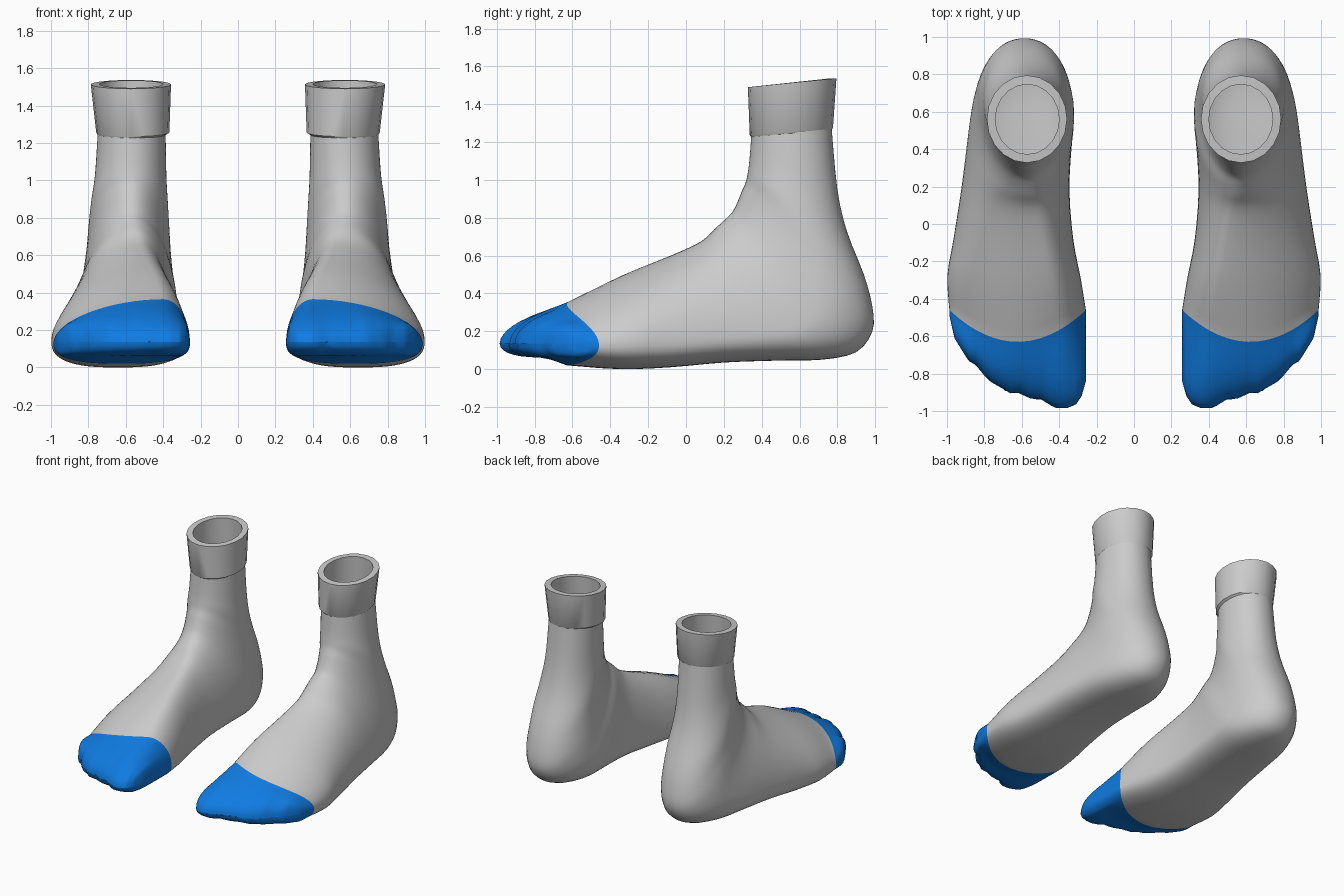
import bpy, bmesh, math

if "Cube" in bpy.data.objects:
    bpy.data.objects.remove(bpy.data.objects["Cube"])

Q = 16          # points per quarter of a sock ring
SUB = 3         # rings between two key sections


def material(name, rgb):
    m = bpy.data.materials.new(name)
    m.diffuse_color = (*rgb, 1)
    m.use_nodes = True
    m.node_tree.nodes["Principled BSDF"].inputs["Base Color"].default_value = m.diffuse_color
    return m


grey = material("sock_grey", (0.60, 0.60, 0.60))
blue = material("toe_blue", (0.005, 0.20, 0.76))

# Key sections: sole y, z | top y, z | inner x, outer x, ridge x | height of widest point | bend
SECTIONS = [
    (-.46, .02, -.46, .365, .257, .987, .40, .32, .17),
    (-.28, .00, -.28, .495, .285, .998, .45, .29, .07),
    (-.08, .01, -.08, .60, .325, .965, .50, .24, .0),
    (.20, .035, .08, .675, .345, .925, .53, .22, .0),
    (.48, .045, .15, .74, .335, .895, .55, .22, .0),
    (.72, .05, .20, .785, .32, .87, .56, .25, .0),
    (.90, .09, .245, .83, .335, .845, .57, .33, .0),
    (.985, .20, .275, .89, .35, .825, .57, .40, .0),
    (.985, .33, .295, .94, .36, .81, .57, .45, .0),
    (.94, .50, .315, .985, .367, .80, .57, .48, .0),
    (.85, .73, .325, 1.03, .375, .785, .57, .5, .0),
    (.80, .95, .335, 1.10, .383, .765, .57, .5, .0),
    (.77, 1.27, .345, 1.23, .387, .75, .568, .5, .0),
]

# Plan curve of the toe tips, as x, y
TIPS = [(.257, -.84), (.28, -.92), (.31, -.965), (.36, -.985), (.42, -.985), (.50, -.945), (.65, -.91),
        (.75, -.865), (.80, -.81), (.88, -.74), (.96, -.61), (.987, -.49)]
TOE_GAPS = (.48, .61, .735, .85)


def tip_y(x):
    x = min(max(x, TIPS[0][0]), TIPS[-1][0])
    for (x0, y0), (x1, y1) in zip(TIPS, TIPS[1:]):
        if x <= x1:
            return y0 + (y1 - y0) * (x - x0) / (x1 - x0)
    return TIPS[-1][1]


def catmull(a, b, c, d, t):
    return [.5 * (2 * q + (r - p) * t + (2 * p - 5 * q + 4 * r - s) * t * t
                  + (3 * q - p - 3 * r + s) * t ** 3) for p, q, r, s in zip(a, b, c, d)]


def ring(sec, k):
    """Closed ring of four rounded quarters between the sole point and the top point."""
    by, bz, ty, tz, xi, xo, xt, h, bend = sec
    leg = min(max((k - 2) / 5, 0), 1)               # 0 on the foot, 1 on the leg
    xb = (xi + xo) / 2
    pts = []
    for i in range(4 * Q):
        a = 2 * math.pi * i / (4 * Q)
        c, s = math.cos(a), math.sin(a)
        up, out = s >= 0, c >= 0
        n = (1.85 + .15 * leg if out else 2.0) if up else 2.7 - .6 * leg
        mid = xt if up else xb
        x = mid + abs(c) ** (2 / n) * ((xo if out else xi) - mid)
        e = abs(s) ** (2 / n)
        v = h + (1 - h) * e if up else h - h * e
        y = by + (ty - by) * v - bend * (1 - ((x - .622) / .365) ** 2)
        pts.append((x, y, bz + (tz - bz) * v))
    return pts


def toe_ring(base, s):
    """Ring pulled forward from the colour border towards the toe tips."""
    zc, pts = .135, []
    close = math.sqrt(max(0, 1 - s ** 5))
    for x, y, z in base:
        gap = max(math.exp(-((x - g) / .025) ** 2) for g in TOE_GAPS)
        front = tip_y(x) + .018 * gap
        d = z - zc
        if d > 0:
            d += (min(d, .10) - d) * s
            d *= 1 - .22 * gap * s * s
        else:
            d += (max(d, -.075) - d) * min(1, s * 2.5)
        pts.append((x, y + (front - y) * s, zc + d * close))
    return pts


def loft(name, rings, mats, rule=None):
    """Skin a list of rings, then mirror to the other foot."""
    bm = bmesh.new()
    vs = [[bm.verts.new(p) for p in r] for r in rings]
    n = len(rings[0])
    for j in range(len(vs) - 1):
        for i in range(n):
            f = bm.faces.new((vs[j][i], vs[j][(i + 1) % n], vs[j + 1][(i + 1) % n], vs[j + 1][i]))
            f.material_index = rule(j) if rule else 0
    bmesh.ops.remove_doubles(bm, verts=bm.verts, dist=.0005)
    bmesh.ops.recalc_face_normals(bm, faces=bm.faces)
    me = bpy.data.meshes.new(name)
    bm.to_mesh(me)
    bm.free()
    for m in mats:
        me.materials.append(m)
    ob = bpy.data.objects.new(name, me)
    bpy.context.collection.objects.link(ob)
    bpy.context.view_layer.objects.active = ob
    ob.select_set(True)
    bpy.ops.object.shade_smooth_by_angle(angle=math.radians(40))
    ob.select_set(False)
    ob.modifiers.new("other_foot", 'MIRROR').use_mirror_merge = False
    return ob


# Sock body: toe rings first, then foot, heel and leg
body = []
last = len(SECTIONS) - 1
for k in range(last):
    keys = [SECTIONS[min(max(k + o, 0), last)] for o in (-1, 0, 1, 2)]
    body += [ring(catmull(*keys, t / SUB), k + t / SUB) for t in range(SUB)]
body.append(ring(SECTIONS[-1], last))
steps = (1, .985, .95, .9, .83, .74, .62, .48, .32, .16)
toes = [toe_ring(body[0], s) for s in steps]
loft("sock", toes + body, [grey, blue], lambda j: 1 if j < len(toes) else 0)


# Cuff: slanted band, open at the top
def cuff_ring(x0, x1, y0, y1, zf, zb, n=20):
    pts = []
    for i in range(n):
        a = 2 * math.pi * i / n
        t = (1 + math.sin(a)) / 2
        pts.append(((x0 + x1) / 2 + (x1 - x0) / 2 * math.cos(a), y0 + (y1 - y0) * t, zf + (zb - zf) * t))
    return pts


loft("cuff", [
    cuff_ring(.385, .75, .345, .77, 1.225, 1.265),
    cuff_ring(.367, .758, .337, .777, 1.235, 1.277),
    cuff_ring(.358, .787, .327, .795, 1.49, 1.537),
    cuff_ring(.40, .742, .373, .747, 1.495, 1.535),
    cuff_ring(.39, .745, .352, .763, 1.228, 1.268),
], [grey])
